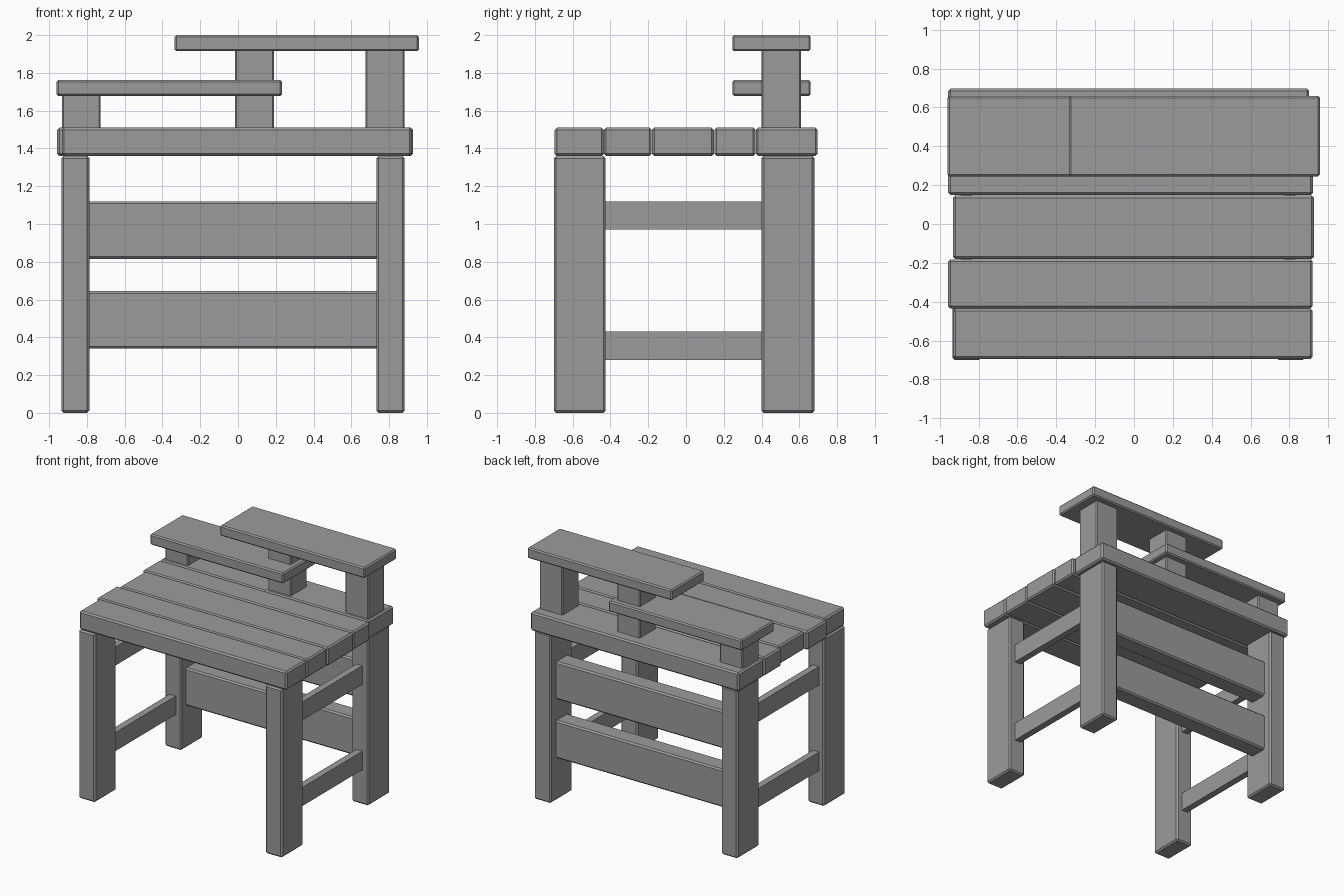
import bpy
import bmesh

cube = bpy.data.objects.get("Cube")
if cube:
    bpy.data.objects.remove(cube, do_unlink=True)

grey = bpy.data.materials.new("plain grey wood")
grey.use_nodes = True
colour = (0.33, 0.33, 0.33, 1)
grey.diffuse_color = colour
grey.node_tree.nodes["Principled BSDF"].inputs["Base Color"].default_value = colour


def board(name, x, y, z, chamfer=0.012):
    """Chamfered timber spanning the given (low, high) ranges."""
    mesh = bpy.data.meshes.new(name)
    bm = bmesh.new()
    bmesh.ops.create_cube(bm, size=1)
    for v in bm.verts:
        for i, (low, high) in enumerate((x, y, z)):
            v.co[i] = high if v.co[i] > 0 else low
    bm.to_mesh(mesh)
    bm.free()
    mesh.materials.append(grey)
    obj = bpy.data.objects.new(name, mesh)
    bpy.context.collection.objects.link(obj)
    if chamfer:
        bevel = obj.modifiers.new("chamfer", "BEVEL")
        bevel.width = chamfer
        bevel.segments = 1
    return obj


# Legs and the side rails between them
sides = {"right": ((-0.935, -0.787), (-0.89, -0.835)),
         "left": ((0.732, 0.882), (0.775, 0.83))}
for side, (leg_x, rail_x) in sides.items():
    board(f"front_leg_{side}", leg_x, (-0.7, -0.425), (0, 1.36))
    board(f"back_leg_{side}", leg_x, (0.4, 0.68), (0, 1.36))
    for level, z in (("lower", (0.28, 0.43)), ("upper", (0.97, 1.12))):
        board(f"{level}_side_rail_{side}", rail_x, (-0.45, 0.43), z, 0)

# Wide slats across the back
for level, z in (("lower", (0.34, 0.645)), ("upper", (0.815, 1.12))):
    board(f"{level}_back_slat", (-0.81, 0.755), (0.46, 0.61), z)

# Table top planks, front to back
planks = [((-0.932, 0.92), (-0.695, -0.435)),
          ((-0.957, 0.92), (-0.435, -0.182)),
          ((-0.932, 0.927), (-0.18, 0.147)),
          ((-0.957, 0.922), (0.15, 0.368)),
          ((-0.957, 0.902), (0.37, 0.697))]
for i, (x, y) in enumerate(planks, 1):
    board(f"top_plank_{i}", x, y, (1.36, 1.51))

# Shelf posts
for name, x, top in (("right", (-0.932, -0.727), 1.69),
                     ("middle", (-0.015, 0.19), 1.93),
                     ("left", (0.675, 0.882), 1.93)):
    board(f"shelf_post_{name}", x, (0.4, 0.61), (1.5, top), 0.008)

# Two staggered shelves
board("lower_shelf", (-0.96, 0.232), (0.245, 0.66), (1.677, 1.763), 0.01)
board("upper_shelf", (-0.335, 0.957), (0.245, 0.66), (1.915, 2.0), 0.01)
